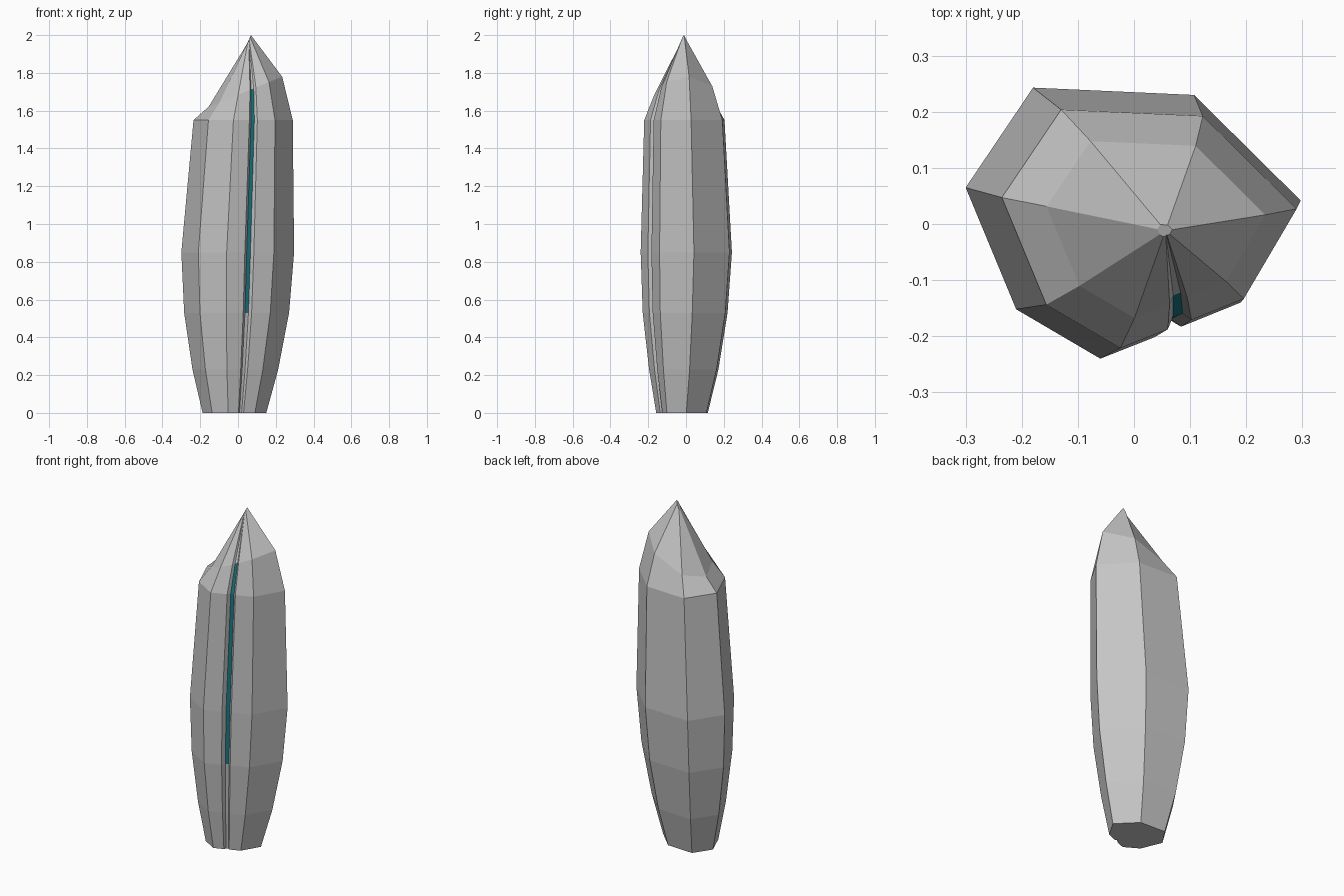
import bpy
import bmesh

cube = bpy.data.objects.get("Cube")
if cube:
    bpy.data.objects.remove(cube, do_unlink=True)


def flat_material(name, colour):
    mat = bpy.data.materials.new(name)
    mat.use_nodes = True
    mat.diffuse_color = colour
    mat.node_tree.nodes["Principled BSDF"].inputs["Base Color"].default_value = colour
    return mat


stone = flat_material("grey stone", (0.56, 0.56, 0.56, 1))
teal = flat_material("dark teal", (0.01, 0.19, 0.23, 1))

# Widest cross-section, counter-clockwise from above, with the front groove
groove = [(0.036, -0.202), (0.046, -0.178), (0.066, -0.17), (0.084, -0.183)]
section = [(-0.06, -0.24)] + groove + [
    (0.19, -0.14), (0.297, 0.042), (0.107, 0.23),
    (-0.18, 0.243), (-0.3, 0.065), (-0.21, -0.152)]
FLOOR = 2  # section edge that forms the groove floor

# Rings: scale, centre x, centre y, height at x = 0, tilt along x
rings = [
    (0.565, -0.018, -0.022, 0.0, 0),
    (0.76, -0.013, -0.013, 0.23, 0),
    (0.93, -0.006, -0.006, 0.53, 0),
    (1.0, 0.0, 0.0, 0.85, 0),
    (0.88, 0.0285, -0.01, 1.55, 0),
    (0.653, 0.04, -0.011, 1.684, 0.41),   # slanted shoulder
    (0.045, 0.055, -0.012, 1.85, 2.2),    # slanted tip
]

bm = bmesh.new()
loops = []
for scale, cx, cy, height, tilt in rings:
    loop = []
    for px, py in section:
        x, y = cx + px * scale, cy + py * scale
        loop.append(bm.verts.new((x, y, height + tilt * x)))
    loops.append(loop)

# Walls; the groove floor is inlaid from the third ring to the shoulder
count = len(section)
for level, (low, high) in enumerate(zip(loops, loops[1:])):
    for i in range(count):
        j = (i + 1) % count
        face = bm.faces.new((low[i], low[j], high[j], high[i]))
        if i + 1 == FLOOR + 0 + 1 and 2 <= level <= 4:
            face.material_index = 1

# Base and tip caps
bm.faces.new(list(reversed(loops[0])))
bm.faces.new(loops[-1])
bmesh.ops.recalc_face_normals(bm, faces=bm.faces[:])

mesh = bpy.data.meshes.new("crystal_pillar")
bm.to_mesh(mesh)
bm.free()
mesh.materials.append(stone)
mesh.materials.append(teal)
pillar = bpy.data.objects.new("crystal_pillar", mesh)
bpy.context.collection.objects.link(pillar)
